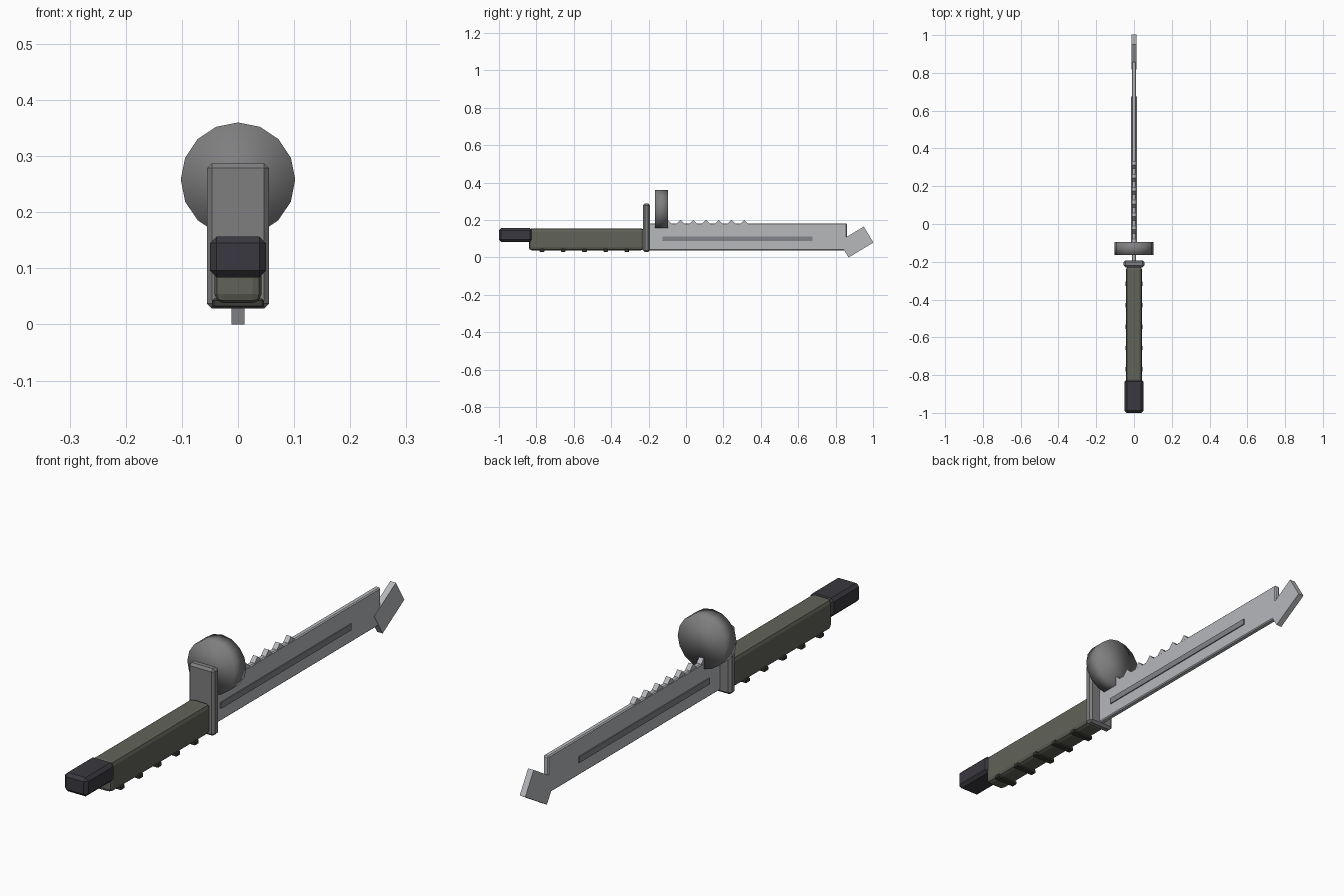
import bpy
import math

if "Cube" in bpy.data.objects:
    bpy.data.objects.remove(bpy.data.objects["Cube"])


def material(name, rgb):
    m = bpy.data.materials.new(name)
    m.diffuse_color = (*rgb, 1)
    m.use_nodes = True
    m.node_tree.nodes["Principled BSDF"].inputs["Base Color"].default_value = m.diffuse_color
    return m


STEEL = material("bright steel", (0.47, 0.48, 0.50))
GROOVE = material("groove grey", (0.22, 0.23, 0.245))
GUARD = material("guard grey", (0.21, 0.21, 0.215))
GRIP = material("olive grip", (0.12, 0.125, 0.10))
RIB = material("dark rib", (0.045, 0.047, 0.04))
BLACK = material("pommel black", (0.042, 0.04, 0.05))


def box(name, x, y, z, mat, bevel=0.0, segments=1, tilt=0.0):
    """Box of half width x spanning the (min, max) ranges y and z, tilted about x."""
    bpy.ops.mesh.primitive_cube_add(
        size=1, location=(0, sum(y) / 2, sum(z) / 2), rotation=(tilt, 0, 0))
    o = bpy.context.object
    o.name = name
    o.scale = (2 * x, y[1] - y[0], z[1] - z[0])
    bpy.ops.object.transform_apply(location=False, rotation=False, scale=True)
    o.data.materials.append(mat)
    if bevel:
        b = o.modifiers.new("bevel", "BEVEL")
        b.width = bevel
        b.segments = segments
    return o


# Blade with raised fuller strip on both sides
box("blade", 0.011, (-0.20, 0.86), (0.038, 0.182), STEEL, 0.004)
box("fuller", 0.015, (-0.125, 0.675), (0.088, 0.112), GROOVE)

# Tilted clip point
box("blade_tip", 0.012, (0.8325, 0.9875), (0.0325, 0.1325), STEEL,
    tilt=math.radians(31))

# Saw teeth on the spine
for i in range(7):
    y = -0.098 + i * 0.0683
    box(f"saw_tooth_{i + 1}", 0.010, (y - 0.02, y + 0.02), (0.153, 0.193), STEEL,
        tilt=math.radians(45))

# Muzzle disc, softly shaded
bpy.ops.mesh.primitive_cylinder_add(
    vertices=16, radius=0.102, depth=0.07, location=(0, -0.13, 0.258),
    rotation=(math.pi / 2, 0, 0))
disc = bpy.context.object
disc.name = "muzzle_disc"
disc.data.materials.append(GUARD)
bpy.ops.object.shade_smooth()

# Cross guard
box("guard", 0.055, (-0.229, -0.193), (0.028, 0.288), GUARD, 0.009)

# Grip with ribs underneath
box("grip", 0.042, (-0.84, -0.225), (0.038, 0.156), GRIP, 0.016, 2)
for i in range(5):
    y = -0.77 + i * 0.1135
    box(f"grip_rib_{i + 1}", 0.046, (y - 0.0125, y + 0.0125), (0.030, 0.046), RIB, 0.003)

# Pommel
box("pommel", 0.05, (-1.0, -0.823), (0.084, 0.157), BLACK, 0.012)
